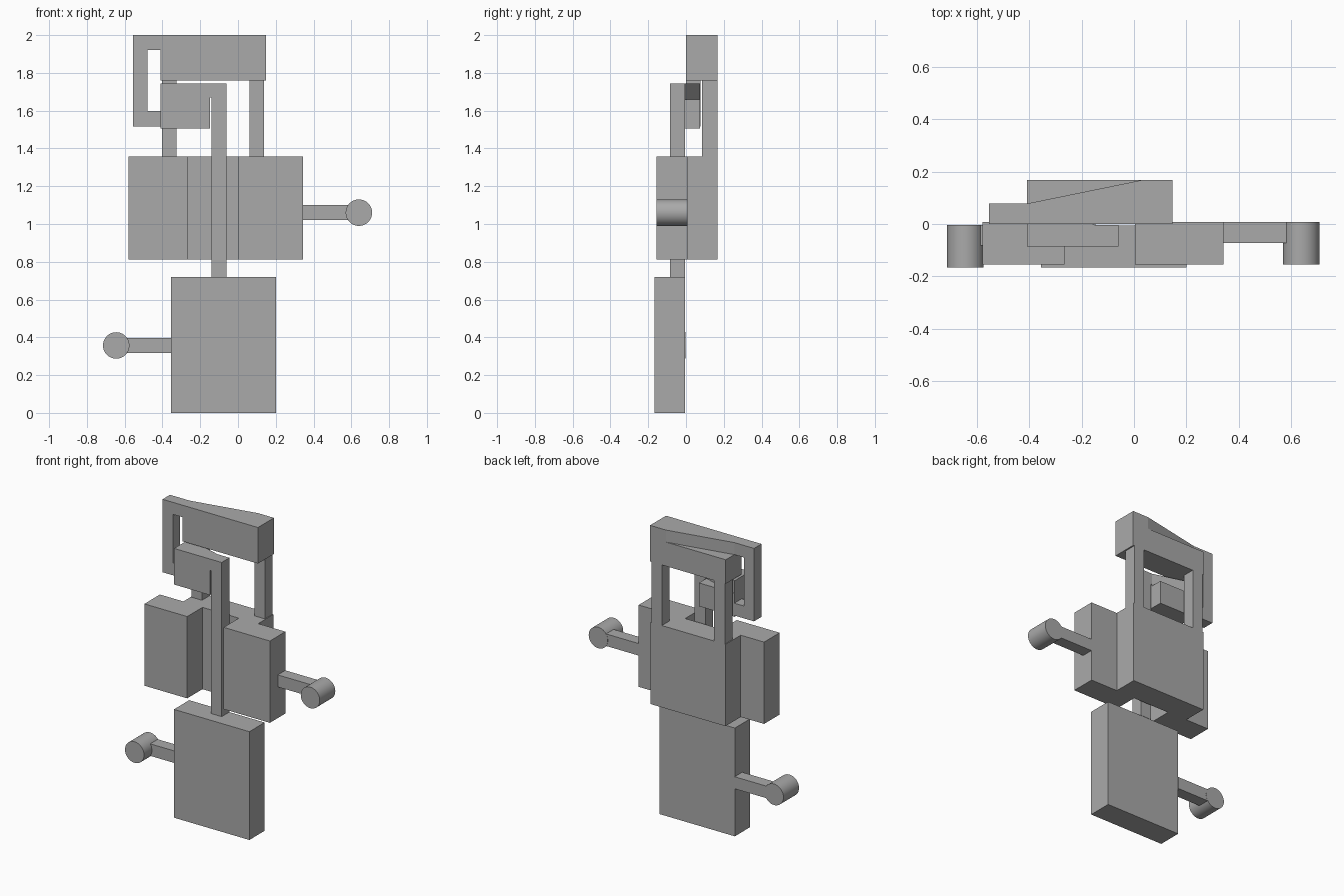
import bpy, bmesh
from mathutils import Vector

cube = bpy.data.objects.get("Cube")
if cube:
    bpy.data.objects.remove(cube, do_unlink=True)

grey = bpy.data.materials.new("plain grey")
grey.use_nodes = True
colour = (0.4, 0.4, 0.4, 1)
grey.diffuse_color = colour
grey.node_tree.nodes["Principled BSDF"].inputs["Base Color"].default_value = colour


def prism(name, outline, low, high, axis="z"):
    """Extrude an outline: (x, y) points along z, or (x, z) points along y."""
    bm = bmesh.new()
    place = (lambda a, b: (a, b, low)) if axis == "z" else (lambda a, b: (a, low, b))
    face = bm.faces.new([bm.verts.new(place(a, b)) for a, b in outline])
    moved = bmesh.ops.extrude_face_region(bm, geom=[face])["geom"]
    shift = Vector((0, 0, high - low)) if axis == "z" else Vector((0, high - low, 0))
    bmesh.ops.translate(bm, vec=shift, verts=[v for v in moved if isinstance(v, bmesh.types.BMVert)])
    bmesh.ops.recalc_face_normals(bm, faces=bm.faces)
    mesh = bpy.data.meshes.new(name)
    bm.to_mesh(mesh)
    bm.free()
    mesh.materials.append(grey)
    obj = bpy.data.objects.new(name, mesh)
    bpy.context.collection.objects.link(obj)
    return obj


def box(name, x, y, z):
    return prism(name, [(x[0], y[0]), (x[1], y[0]), (x[1], y[1]), (x[0], y[1])], *z)


def handle(name, x_root, x_knob, z, front, back):
    """A flat arm, flush with the back, ending in a round knob."""
    box(name + "_arm", sorted((x_root, x_knob)), (back - 0.08, back - 0.001), (z - 0.04, z + 0.04))
    bpy.ops.mesh.primitive_cylinder_add(vertices=48, radius=0.07, depth=back - front,
                                        location=(x_knob, (front + back) / 2, z),
                                        rotation=(1.570796, 0, 0))
    knob = bpy.context.object
    knob.name = name + "_knob"
    knob.data.materials.append(grey)
    bpy.ops.object.shade_smooth_by_angle()


# Lower block and its handle
box("lower_block", (-0.355, 0.2), (-0.166, -0.006), (0, 0.72))
handle("lower_handle", -0.355, -0.645, 0.357, -0.166, -0.003)

# Long rod rising from the lower block, with a flag at its top
prism("rod_and_flag", [(-0.14, 0.72), (-0.06, 0.72), (-0.06, 1.745), (-0.41, 1.745),
                       (-0.41, 1.505), (-0.147, 1.505), (-0.147, 1.67), (-0.14, 1.67)],
      -0.086, -0.004, axis="y")

# Tapered web and block behind the flag
prism("flag_web", [(-0.41, -0.004), (-0.147, -0.004), (-0.41, 0.074)], 1.66, 1.745)
box("flag_back_block", (-0.41, -0.147), (-0.004, 0.074), (1.505, 1.66))

# Channelled middle body and its handle
prism("middle_body", [(-0.58, -0.155), (-0.265, -0.155), (-0.265, 0.005), (0.003, 0.005),
                      (0.003, -0.155), (0.343, -0.155), (0.343, 0.008), (0.143, 0.008),
                      (0.143, 0.168), (-0.408, 0.168), (-0.408, 0.008), (-0.58, 0.008)],
      0.813, 1.357)
handle("upper_handle", 0.343, 0.64, 1.06, -0.155, 0.008)

# Rear posts carrying the lintel
for name, x in (("right_post", -0.403), ("left_post", 0.06)):
    box(name, (x, x + 0.078), (0.086, 0.168), (1.357, 1.76))
box("lintel", (-0.41, 0.147), (0, 0.168), (1.76, 1.92))

# Tapered top plate and the hook hanging from its end
prism("top_plate", [(-0.555, 0), (0.147, 0), (0.147, 0.168), (0.03, 0.168),
                    (-0.41, 0.078), (-0.555, 0.078)], 1.92, 2.0)
prism("hook", [(-0.555, 1.92), (-0.555, 1.515), (-0.41, 1.515), (-0.41, 1.597),
               (-0.48, 1.597), (-0.48, 1.92)], 0, 0.078, axis="y")
